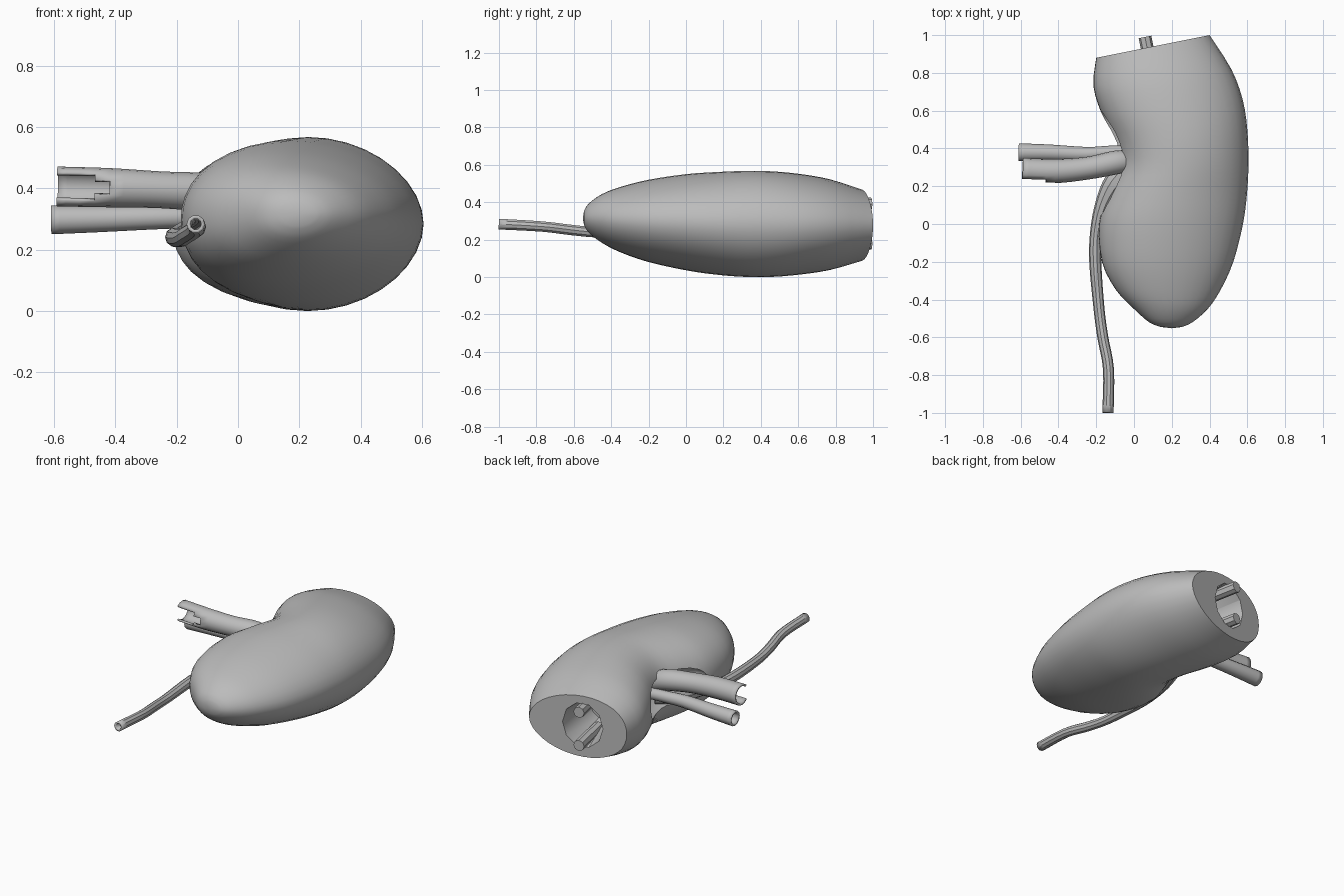
import bpy, bmesh, math
from mathutils import Vector, Matrix

if "Cube" in bpy.data.objects:
    bpy.data.objects.remove(bpy.data.objects["Cube"], do_unlink=True)

grey = bpy.data.materials.new("plain_grey")
grey.use_nodes = True
grey.diffuse_color = (0.5, 0.5, 0.5, 1)
grey.node_tree.nodes["Principled BSDF"].inputs["Base Color"].default_value = (0.5, 0.5, 0.5, 1)


def add_object(name, bm):
    bmesh.ops.recalc_face_normals(bm, faces=bm.faces)
    mesh = bpy.data.meshes.new(name)
    bm.to_mesh(mesh)
    bm.free()
    mesh.materials.append(grey)
    ob = bpy.data.objects.new(name, mesh)
    bpy.context.collection.objects.link(ob)
    return ob


def activate(ob):
    bpy.ops.object.select_all(action='DESELECT')
    ob.select_set(True)
    bpy.context.view_layer.objects.active = ob


def smooth(ob, angle=35):
    activate(ob)
    bpy.ops.object.shade_smooth_by_angle(angle=math.radians(angle))


def resample(rows, steps):
    """Catmull-Rom interpolation through rows of equal length."""
    rows = [Vector(r) for r in rows]
    out = []
    for i in range(len(rows) - 1):
        a, b, c, d = rows[max(i - 1, 0)], rows[i], rows[i + 1], rows[min(i + 2, len(rows) - 1)]
        for s in range(steps):
            t = s / steps
            out.append(b + (c - a) * t / 2 + (a * 2 - b * 5 + c * 4 - d) * t * t / 2
                       + (b * 3 - a - c * 3 + d) * t ** 3 / 2)
    return out + [rows[-1]]


def bridge(bm, rings):
    for r, q in zip(rings, rings[1:]):
        n = len(r)
        for i in range(n):
            bm.faces.new((r[i], r[(i + 1) % n], q[(i + 1) % n], q[i]))


def tube(name, path, sides=12, wall=0.012, missing=None):
    """Hollow tube through (x, y, z, radius) points, open at the last one."""
    rows = resample(path, 4)
    bm = bmesh.new()
    rings = []
    for i, row in enumerate(rows):
        d = (rows[min(i + 1, len(rows) - 1)].xyz - rows[max(i - 1, 0)].xyz).normalized()
        u = d.cross(Vector((0, 0, 1))).normalized()
        v = u.cross(d)
        angles = [math.tau * k / sides for k in range(sides)]
        rings.append([bm.verts.new(row.xyz + (u * math.cos(a) + v * math.sin(a)) * row.w)
                      for a in angles])
    bridge(bm, rings)
    bm.faces.new(rings[0])
    if missing:
        gone = [f for f in bm.faces if missing(f.calc_center_median())]
        bmesh.ops.delete(bm, geom=gone, context='FACES')
    ob = add_object(name, bm)
    mod = ob.modifiers.new("wall", 'SOLIDIFY')
    mod.thickness = wall
    mod.offset = -1
    smooth(ob)


# Bean-shaped body: inner edge x, y, outer edge x, y, half height, centre z
sections = [
    (0.14, -0.545, 0.255, -0.545, 0.038, 0.315),
    (0.08, -0.52, 0.31, -0.52, 0.078, 0.315),
    (0.00, -0.45, 0.39, -0.45, 0.13, 0.313),
    (-0.095, -0.35, 0.458, -0.35, 0.175, 0.307),
    (-0.17, -0.20, 0.526, -0.20, 0.22, 0.30),
    (-0.185, 0.00, 0.577, 0.00, 0.257, 0.293),
    (-0.14, 0.15, 0.599, 0.17, 0.274, 0.287),
    (-0.08, 0.30, 0.606, 0.33, 0.283, 0.284),
    (-0.10, 0.43, 0.60, 0.50, 0.282, 0.283),
    (-0.17, 0.58, 0.575, 0.66, 0.268, 0.282),
    (-0.215, 0.73, 0.515, 0.82, 0.242, 0.28),
    (-0.20, 0.88, 0.40, 1.00, 0.192, 0.277),
]
bm = bmesh.new()
rings = []
for xl, yl, xr, yr, h, zc in resample(sections, 3):
    ring = []
    for k in range(36):
        a = math.tau * k / 36
        t = ((1 + math.cos(a)) / 2) ** 1.15
        z = math.copysign(abs(math.sin(a)) ** 1.05, math.sin(a)) * h
        ring.append(bm.verts.new((xl + (xr - xl) * t, yl + (yr - yl) * t, zc + z)))
    rings.append(ring)
bridge(bm, rings)
tip = bm.verts.new((0.2, -0.552, 0.315))
for i in range(36):
    bm.faces.new((tip, rings[0][i], rings[0][(i + 1) % 36]))
bm.faces.new(rings[-1])
body = add_object("bean_body", bm)


def carve(cutter):
    mod = body.modifiers.new("carve", 'BOOLEAN')
    mod.operation = 'DIFFERENCE'
    mod.solver = 'EXACT'
    mod.object = cutter
    activate(body)
    bpy.ops.object.modifier_apply(modifier=mod.name)
    bpy.data.objects.remove(cutter, do_unlink=True)


# Cut-end axis: the cut face is tilted, its normal points back and slightly inward
axis = Vector((-0.2, 1, 0)).normalized()
turn = axis.to_track_quat('Z', 'X').to_matrix().to_4x4()
mouth = Vector((0.07, 0.934, 0.285))

# Recess on the inner side
bm = bmesh.new()
bmesh.ops.create_uvsphere(bm, u_segments=24, v_segments=14, radius=1, matrix=(
    Matrix.Translation((-0.12, 0.32, 0.305)) @ Matrix.Diagonal((0.14, 0.31, 0.11, 1))))
carve(add_object("recess_cutter", bm))

# Cavity in the cut end, narrowing inward
bm = bmesh.new()
bmesh.ops.create_cone(bm, cap_ends=True, segments=10, radius1=0.08, radius2=0.145, depth=0.30,
                      matrix=Matrix.Translation(mouth - axis * 0.13) @ turn
                      @ Matrix.Diagonal((1, 0.9, 1, 1)))
carve(add_object("cavity_cutter", bm))
smooth(body)

# Two stubs protruding from the cavity
for name, z in (("upper_stub", 0.39), ("lower_stub", 0.18)):
    bm = bmesh.new()
    end = Vector((0.058, 0.99, z))
    bmesh.ops.create_cone(bm, cap_ends=True, segments=8, radius1=0.034, radius2=0.034, depth=0.28,
                          matrix=Matrix.Translation(end - axis * 0.14) @ turn)
    smooth(add_object(name, bm))


# Large vessel with a rounded notch torn out of the front of its open end
def torn(c):
    return c.x < -0.42 and c.y < (0.222 if c.x > -0.462 else 0.235)


tube("upper_vessel", [(-0.02, 0.335, 0.36, 0.055), (-0.10, 0.325, 0.385, 0.063),
                      (-0.25, 0.295, 0.395, 0.06), (-0.42, 0.28, 0.402, 0.064),
                      (-0.59, 0.285, 0.406, 0.065)], sides=16, missing=torn)

# Smaller vessel below and behind it
tube("lower_vessel", [(0.00, 0.38, 0.30, 0.035), (-0.12, 0.38, 0.305, 0.035),
                      (-0.25, 0.37, 0.305, 0.038), (-0.45, 0.378, 0.30, 0.043),
                      (-0.61, 0.38, 0.297, 0.047)])

# Funnel and long thin duct leading to the front
tube("long_duct", [(0.0, 0.32, 0.27, 0.065), (-0.10, 0.22, 0.265, 0.06),
                   (-0.165, 0.10, 0.255, 0.042), (-0.20, -0.04, 0.245, 0.032),
                   (-0.205, -0.20, 0.24, 0.032), (-0.185, -0.45, 0.238, 0.029),
                   (-0.165, -0.60, 0.25, 0.029), (-0.135, -0.77, 0.27, 0.029),
                   (-0.138, -1.0, 0.283, 0.03)], sides=10)
